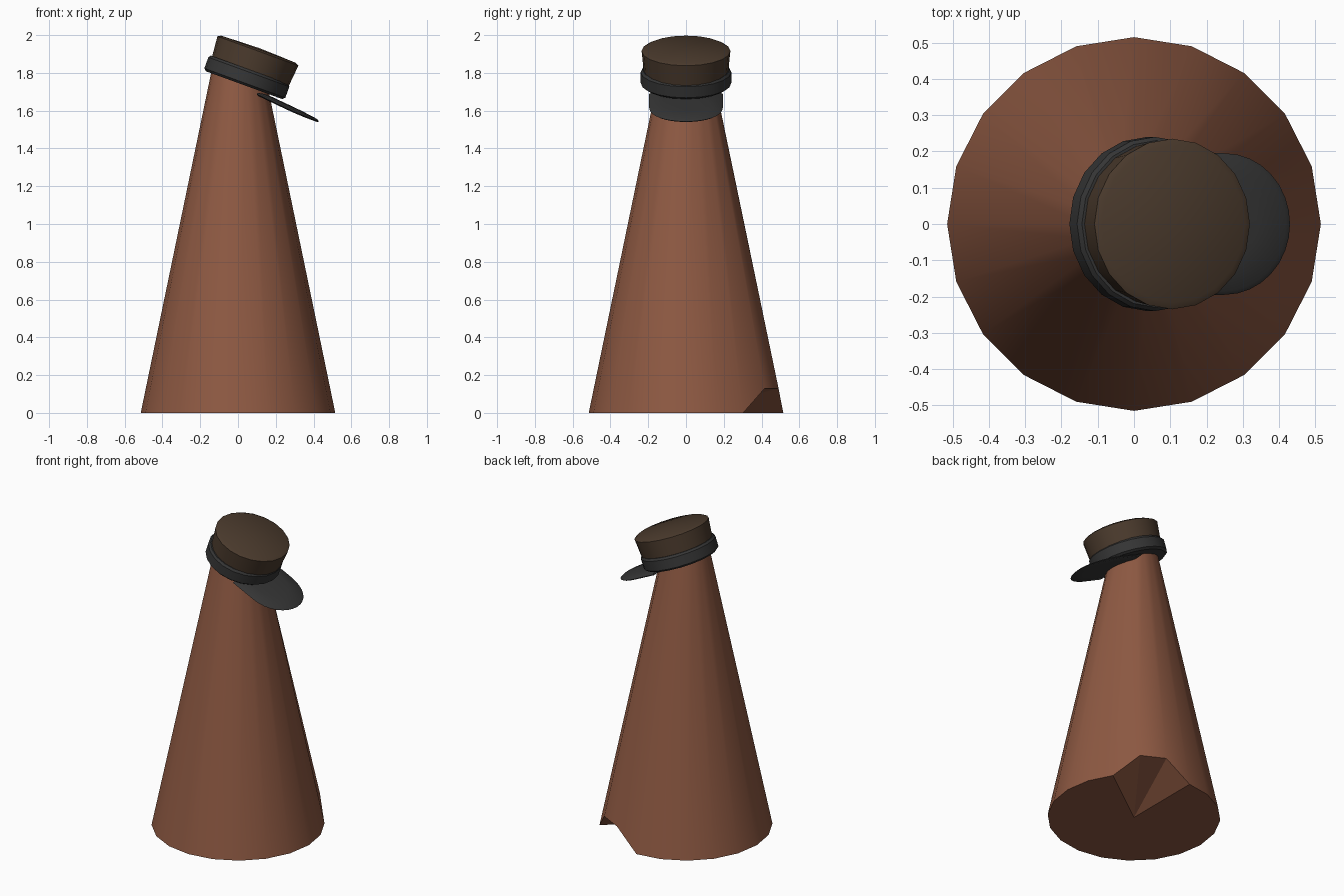
import bpy, bmesh, math
from mathutils import Matrix

if "Cube" in bpy.data.objects:
    bpy.data.objects.remove(bpy.data.objects["Cube"])

SIDES = 20


def material(name, rgb):
    m = bpy.data.materials.new(name)
    m.diffuse_color = (*rgb, 1)
    m.use_nodes = True
    m.node_tree.nodes["Principled BSDF"].inputs["Base Color"].default_value = m.diffuse_color
    return m


def finish(name, bm, mat, angle=30):
    bmesh.ops.recalc_face_normals(bm, faces=bm.faces)
    me = bpy.data.meshes.new(name)
    bm.to_mesh(me)
    bm.free()
    ob = bpy.data.objects.new(name, me)
    bpy.context.collection.objects.link(ob)
    me.materials.append(mat)
    bpy.ops.object.select_all(action='DESELECT')
    ob.select_set(True)
    bpy.context.view_layer.objects.active = ob
    bpy.ops.object.shade_smooth_by_angle(angle=math.radians(angle))
    return ob


def lathe(profile):
    """Turn (radius, height) points round z; ends are closed with fans."""
    bm = bmesh.new()
    rings = []
    for r, h in profile:
        if r == 0:
            rings.append([bm.verts.new((0, 0, h))] * SIDES)
        else:
            rings.append([bm.verts.new((r * math.cos(k * math.tau / SIDES),
                                        r * math.sin(k * math.tau / SIDES), h))
                          for k in range(SIDES)])
    for a, b in zip(rings, rings[1:]):
        for k in range(SIDES):
            n = (k + 1) % SIDES
            quad = dict.fromkeys((a[k], a[n], b[n], b[k]))
            bm.faces.new(list(quad))
    return bm


brown = material("clay_brown", (0.27, 0.10, 0.055))
dark_brown = material("dark_brown", (0.07, 0.043, 0.026))
charcoal = material("charcoal", (0.036, 0.036, 0.036))

# Cone body, with two rim points lifted to make the notch at the back right
bm = lathe([(0, 0), (0.515, 0), (0.132, 1.85), (0, 1.85)])
for v in bm.verts:
    deg = math.degrees(math.atan2(v.co.y, v.co.x))
    if v.co.z < 0.01 and v.co.length > 0.1 and 50 < deg < 76:
        v.co.z = 0.13
finish("cone_body", bm, brown)

# Tilted cap: band and flared crown share one axis
tilt = Matrix.Translation((0.032, 0, 1.735)) @ Matrix.Rotation(math.radians(20), 4, 'Y')

bm = lathe([(0, 0), (0.226, 0), (0.24, 0.012), (0.24, 0.074),
            (0.23, 0.087), (0.21, 0.087), (0, 0.087)])
bm.transform(tilt @ Matrix.Diagonal((0.95, 1, 1, 1)))
finish("cap_band", bm, charcoal)

bm = lathe([(0, 0.05), (0.221, 0.05), (0.235, 0.195), (0.217, 0.205), (0, 0.212)])
bm.transform(tilt @ Matrix.Translation((0.007, 0, 0)) @ Matrix.Diagonal((0.97, 1, 1, 1)))
finish("cap_crown", bm, dark_brown)

# Brim: thin rounded plate sloping down to +x
outline = [(0.10, -0.195)]
for i in range(17):
    t = -math.pi / 2 + math.pi * i / 16
    outline.append((0.25 + 0.18 * math.cos(t), 0.195 * math.sin(t)))
outline.append((0.10, 0.195))

bm = bmesh.new()


def brim_ring(scale, lift):
    ring = []
    for x, y in outline:
        px, py = 0.2 + (x - 0.2) * scale, y * scale
        z = 1.69 - (px - 0.12) * 0.475 - 0.012 * (py / 0.195) ** 2 + lift
        ring.append(bm.verts.new((px, py, z)))
    return ring


rim = brim_ring(1, 0)
for side in (1, -1):
    previous = rim
    for scale, lift in ((0.95, 0.008), (0.6, 0.012), (0.2, 0.012)):
        ring = brim_ring(scale, lift * side)
        for k in range(len(ring)):
            n = (k + 1) % len(ring)
            bm.faces.new((previous[k], previous[n], ring[n], ring[k]))
        previous = ring
    bm.faces.new(previous)
finish("cap_brim", bm, charcoal, 50)
